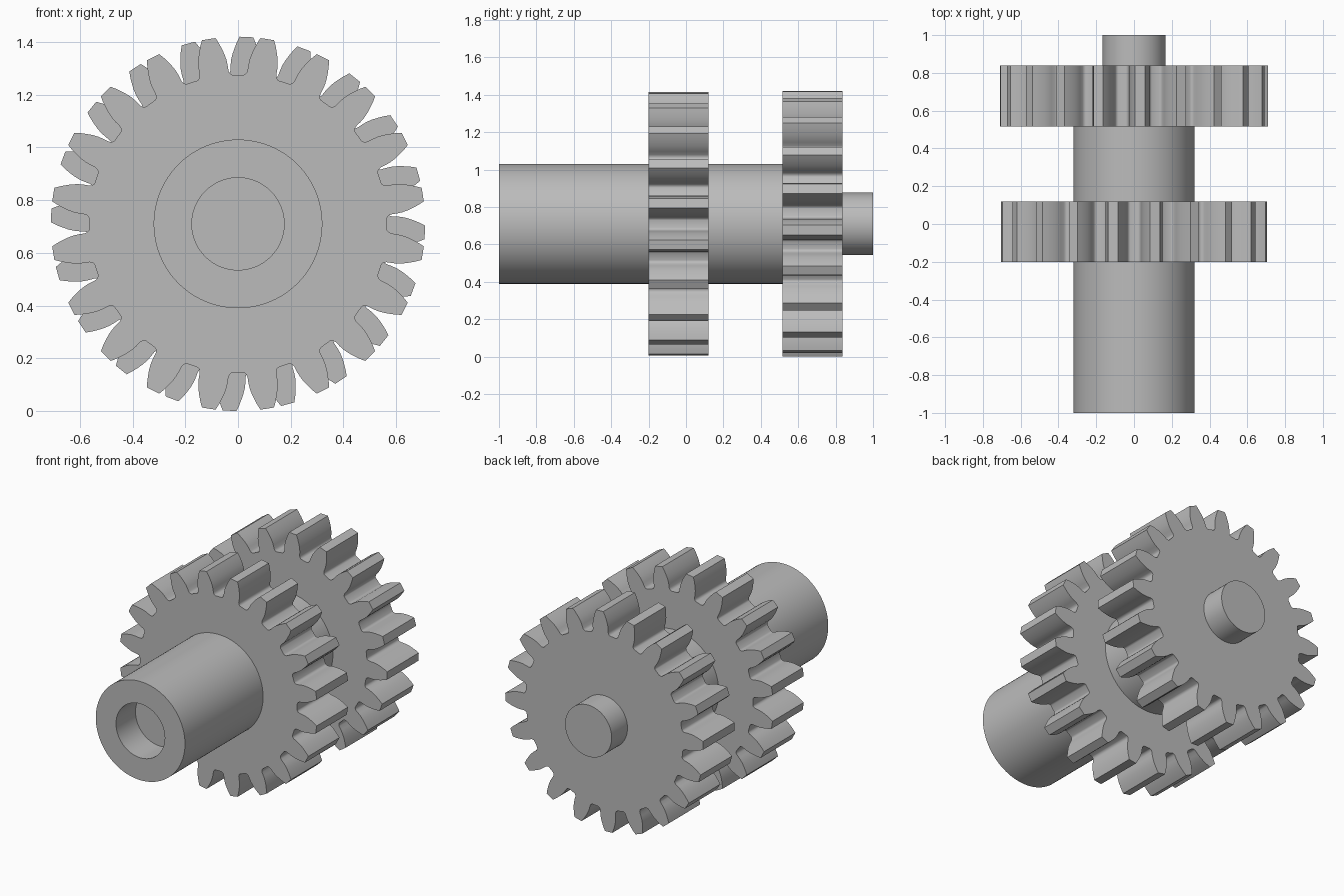
import bpy, bmesh
from math import sin, cos, pi, radians

cube = bpy.data.objects.get("Cube")
if cube:
    bpy.data.objects.remove(cube, do_unlink=True)

AXIS_Z = 0.71
TEETH = 20

steel = bpy.data.materials.new("plain grey metal")
steel.use_nodes = True
grey = (0.5, 0.5, 0.5, 1)
steel.diffuse_color = grey
steel.node_tree.nodes["Principled BSDF"].inputs["Base Color"].default_value = grey


def finish(name, bm):
    """Turn a bmesh into a named, smooth-shaded object on the gear axis."""
    bmesh.ops.recalc_face_normals(bm, faces=bm.faces)
    mesh = bpy.data.meshes.new(name)
    bm.to_mesh(mesh)
    bm.free()
    mesh.materials.append(steel)
    obj = bpy.data.objects.new(name, mesh)
    bpy.context.collection.objects.link(obj)
    obj.location.z = AXIS_Z
    bpy.ops.object.select_all(action='DESELECT')
    obj.select_set(True)
    bpy.context.view_layer.objects.active = obj
    bpy.ops.object.shade_smooth_by_angle(angle=radians(32))
    return obj


def turned(name, profile, sides=96):
    """Lathe (radius, y) points around the y axis and cap both ends."""
    bm = bmesh.new()
    rings = []
    for r, y in profile:
        rings.append([bm.verts.new((r * cos(2 * pi * i / sides), y,
                                    r * sin(2 * pi * i / sides)))
                      for i in range(sides)])
    for a, b in zip(rings, rings[1:]):
        for i in range(sides):
            j = (i + 1) % sides
            bm.faces.new((a[i], a[j], b[j], b[i]))
    bm.faces.new(rings[0])
    bm.faces.new(rings[-1])
    return finish(name, bm)


# Half a tooth: radius and half angle in degrees, from root fillet to tip
FLANK = [(0.565, 7.0), (0.567, 6.4), (0.573, 5.8), (0.582, 5.45),
         (0.605, 5.25), (0.625, 4.95), (0.645, 4.45), (0.665, 3.8),
         (0.688, 3.0), (0.71, 2.1)]


def gear(name, y0, y1, turn):
    """Spur gear with its first tooth turned clockwise from the top."""
    tooth = [(r, -a) for r, a in FLANK] + [(r, a) for r, a in reversed(FLANK)]
    bm = bmesh.new()
    outline = []
    for k in range(TEETH):
        for r, a in tooth:
            t = radians(turn + a + k * 360 / TEETH)
            outline.append(bm.verts.new((r * sin(t), y0, r * cos(t))))
    face = bm.faces.new(outline)
    # Copy the outline to the back and bridge it
    back = [bm.verts.new((v.co.x, y1, v.co.z)) for v in outline]
    n = len(outline)
    for i in range(n):
        j = (i + 1) % n
        bm.faces.new((outline[i], outline[j], back[j], back[i]))
    bm.faces.new(back)
    return finish(name, bm)


# Main shaft with a blind bore in its front end
turned("shaft", [(0.175, -0.8), (0.175, -1), (0.32, -1), (0.32, 0.53)])
# Thin pin at the back
turned("back_pin", [(0.167, 0.82), (0.167, 1)])
# The two gears, slightly out of phase
gear("front_gear", -0.2, 0.12, 9)
gear("rear_gear", 0.515, 0.838, 2.6)
